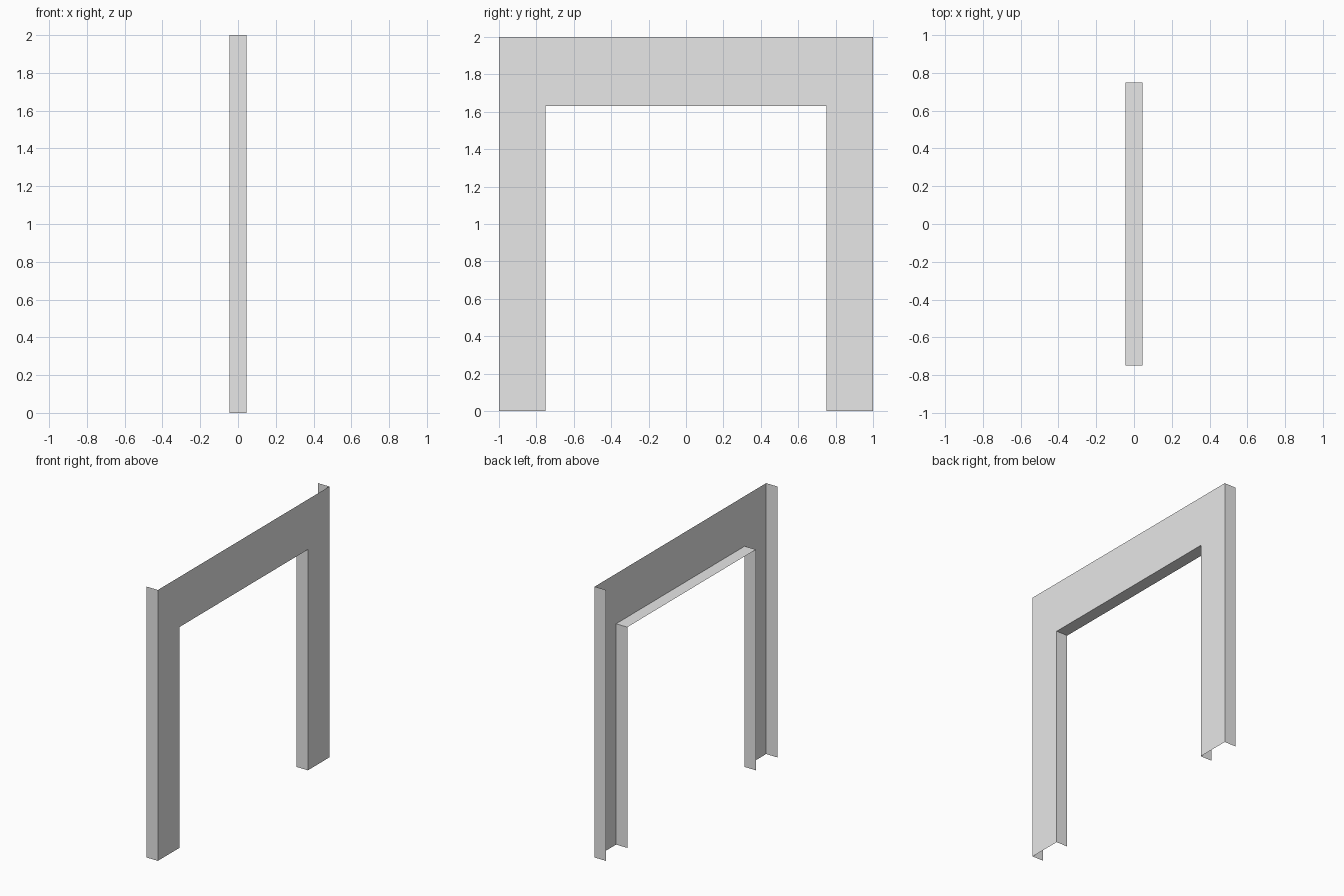
import bpy
import bmesh

if "Cube" in bpy.data.objects:
    bpy.data.objects.remove(bpy.data.objects["Cube"], do_unlink=True)

HALF_WIDTH, HEIGHT = 1.0, 2.0
OPEN_HALF, OPEN_TOP = 0.75, 1.63
FACE_X, BACK_X = 0.046, -0.046

grey = bpy.data.materials.new("plain_grey")
grey.diffuse_color = (0.8, 0.8, 0.8, 1)
grey.use_nodes = True
grey.node_tree.nodes["Principled BSDF"].inputs["Base Color"].default_value = (0.8, 0.8, 0.8, 1)


def finish(name, bm):
    mesh = bpy.data.meshes.new(name)
    bm.to_mesh(mesh)
    bm.free()
    mesh.materials.append(grey)
    obj = bpy.data.objects.new(name, mesh)
    bpy.context.collection.objects.link(obj)
    return obj


def return_strip(name, path):
    """Thin sheet running along a (y, z) path, from the face to the back edge."""
    bm = bmesh.new()
    front = [bm.verts.new((FACE_X, y, z)) for y, z in path]
    back = [bm.verts.new((BACK_X, y, z)) for y, z in path]
    for i in range(len(path) - 1):
        bm.faces.new((front[i], back[i], back[i + 1], front[i + 1]))
    return finish(name, bm)


# Paths of the opening and of the outer sides
opening = [(-OPEN_HALF, 0), (-OPEN_HALF, OPEN_TOP), (OPEN_HALF, OPEN_TOP), (OPEN_HALF, 0)]
right_edge = [(HALF_WIDTH, 0), (HALF_WIDTH, HEIGHT)]
left_edge = [(-HALF_WIDTH, HEIGHT), (-HALF_WIDTH, 0)]

# Flat face of the frame, turned towards +x
bm = bmesh.new()
outline = right_edge + left_edge + opening
bm.faces.new([bm.verts.new((FACE_X, y, z)) for y, z in outline])
finish("frame_face", bm)

# Folded returns: around the opening and down both outer sides; top and feet stay open
return_strip("opening_return", opening)
return_strip("back_side_return", right_edge)
return_strip("front_side_return", left_edge)
